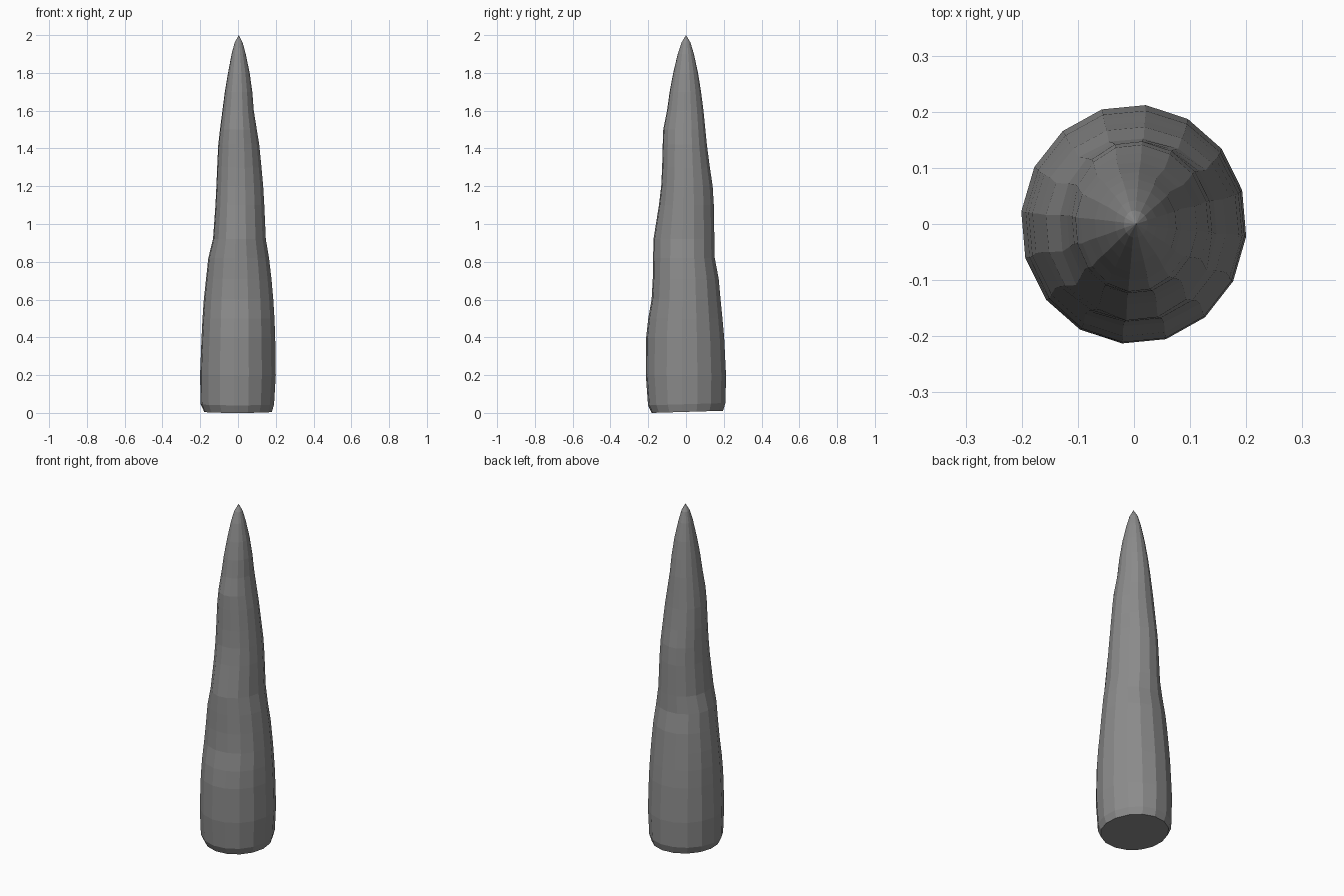
import bpy, bmesh
from math import cos, sin, radians, tau

SIDES = 16
# Rings: height, then reach to left, right, front, back
RINGS = [
    (0.01, 0.180, 0.180, 0.183, 0.197),
    (0.04, 0.199, 0.192, 0.202, 0.210),
    (0.20, 0.202, 0.201, 0.214, 0.213),
    (0.40, 0.194, 0.198, 0.212, 0.203),
    (0.50, 0.189, 0.194, 0.201, 0.194),
    (0.60, 0.182, 0.188, 0.183, 0.184),
    (0.71, 0.170, 0.178, 0.177, 0.174),
    (0.82, 0.158, 0.165, 0.175, 0.153),
    (0.92, 0.133, 0.148, 0.173, 0.151),
    (1.10, 0.120, 0.140, 0.144, 0.148),
    (1.20, 0.115, 0.134, 0.132, 0.142),
    (1.30, 0.111, 0.125, 0.127, 0.127),
    (1.42, 0.105, 0.113, 0.124, 0.111),
    (1.50, 0.096, 0.100, 0.121, 0.103),
    (1.60, 0.083, 0.084, 0.101, 0.093),
    (1.70, 0.070, 0.076, 0.087, 0.080),
    (1.80, 0.053, 0.062, 0.068, 0.064),
    (1.90, 0.034, 0.041, 0.044, 0.042),
    (1.96, 0.018, 0.025, 0.024, 0.024),
]

bm = bmesh.new()


def add_ring(z, left, right, front, back, tilt=0.0):
    """Lopsided ellipse with a separate reach on each side."""
    ring = []
    for i in range(SIDES):
        a = tau * i / SIDES - radians(6)
        c, s = cos(a), sin(a)
        x = c * (right if c > 0 else left)
        y = s * (back if s > 0 else front)
        ring.append(bm.verts.new((x, y, z + tilt * (y + front))))
    return ring


# Tapering body, with a slightly tilted foot
rings = [add_ring(*r, tilt=0.03 if i < 2 else 0) for i, r in enumerate(RINGS)]
for low, high in zip(rings, rings[1:]):
    for i in range(SIDES):
        j = (i + 1) % SIDES
        bm.faces.new((low[i], low[j], high[j], high[i]))

# Flat base and pointed tip
bm.faces.new(rings[0][::-1])
tip = bm.verts.new((0.004, 0, 2.0))
for i in range(SIDES):
    bm.faces.new((rings[-1][i], rings[-1][(i + 1) % SIDES], tip))

# Rest the lowest point on the floor
drop = min(v.co.z for v in bm.verts)
for v in rings[0]:
    v.co.z -= drop
bmesh.ops.recalc_face_normals(bm, faces=bm.faces[:])

mesh = bpy.data.meshes.new("stone_spike")
bm.to_mesh(mesh)
bm.free()
spike = bpy.data.objects.new("stone_spike", mesh)
bpy.context.collection.objects.link(spike)

# Dark grey stone
stone = bpy.data.materials.new("dark_stone")
stone.diffuse_color = (0.26, 0.26, 0.26, 1)
mesh.materials.append(stone)
